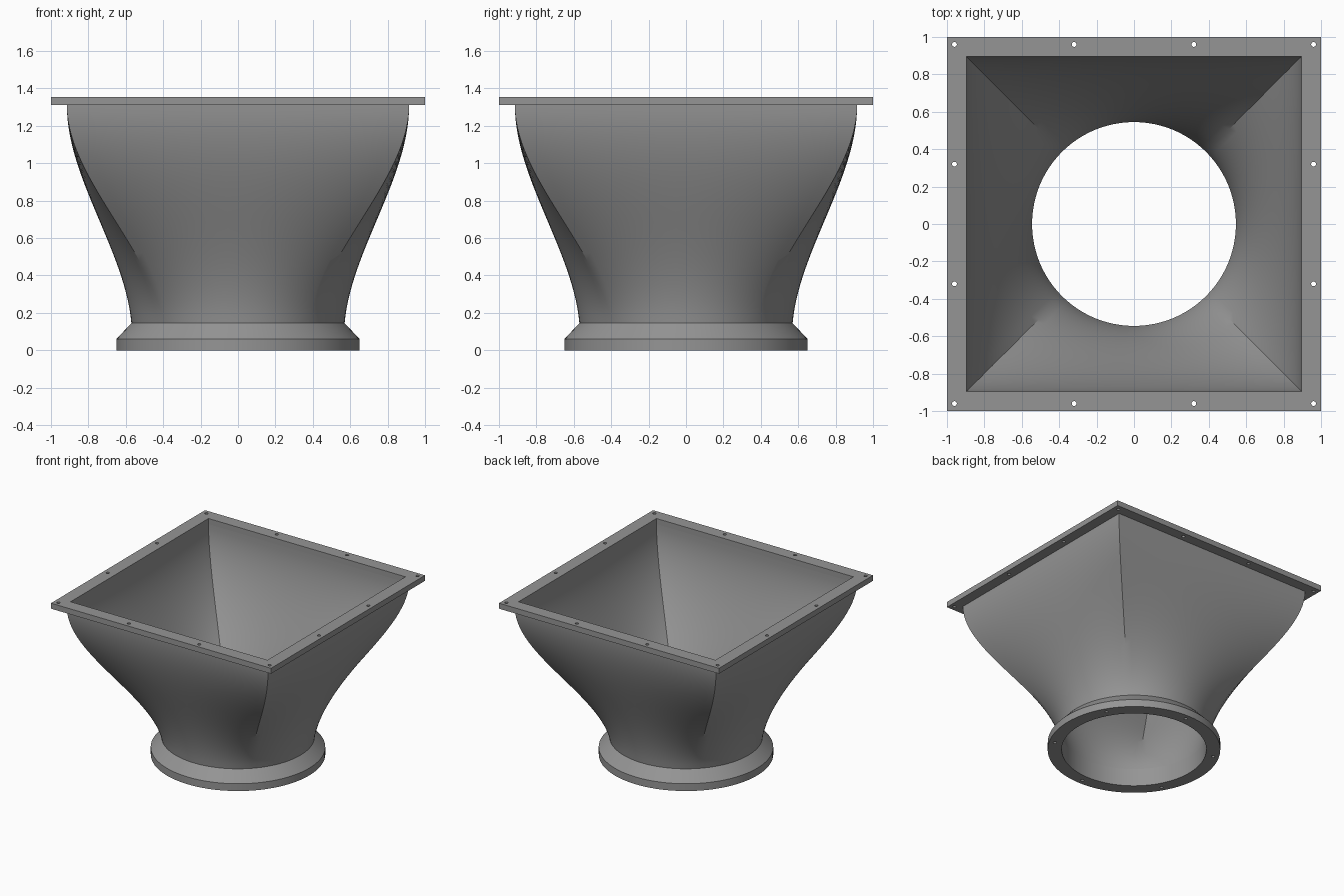
import bpy, bmesh
from math import pi, sin, cos, radians
from mathutils import Matrix

cube = bpy.data.objects.get("Cube")
if cube:
    bpy.data.objects.remove(cube)

SEG = 96          # points around the duct
ROWS = 28         # steps up the transition
Z_LOW, Z_HIGH, Z_TOP = 0.145, 1.31, 1.355
BORE, OPENING = 0.545, 0.895

grey = bpy.data.materials.new("steel_grey")
grey.use_nodes = True
grey.diffuse_color = (0.3, 0.3, 0.3, 1)
grey.node_tree.nodes["Principled BSDF"].inputs["Base Color"].default_value = (0.3, 0.3, 0.3, 1)


def add_object(name, bm):
    bmesh.ops.recalc_face_normals(bm, faces=bm.faces)
    mesh = bpy.data.meshes.new(name)
    bm.to_mesh(mesh)
    bm.free()
    mesh.materials.append(grey)
    obj = bpy.data.objects.new(name, mesh)
    bpy.context.collection.objects.link(obj)
    return obj


def loft(name, rings):
    """Closed skin through rings, the last joined to the first."""
    bm = bmesh.new()
    loops = [[bm.verts.new(p) for p in ring] for ring in rings]
    for a, b in zip(loops, loops[1:] + loops[:1]):
        n = len(a)
        for i in range(n):
            j = (i + 1) % n
            bm.faces.new((a[i], a[j], b[j], b[i]))
    return add_object(name, bm)


def circle(r, z):
    return [(r * cos(2 * pi * i / SEG), r * sin(2 * pi * i / SEG), z) for i in range(SEG)]


def square(h, z):
    return [(-h, -h, z), (h, -h, z), (h, h, z), (-h, h, z)]


def transition(r, h, z, blend):
    """Section between a circle of radius r and a square of half width h."""
    ring = []
    for i in range(SEG):
        side, k = divmod(i + SEG // 8, SEG // 4)
        a = 2 * pi * k / SEG - pi / 4
        x = r * cos(a) * (1 - blend) + h * blend
        y = r * sin(a) * (1 - blend) + h * (a / (pi / 4)) * blend
        t = side * pi / 2
        ring.append((x * cos(t) - y * sin(t), x * sin(t) + y * cos(t), z))
    return ring


def wall(r, h):
    rings = []
    for i in range(ROWS + 1):
        t = i / ROWS
        ease = t * t * (3 - 2 * t) + 0.3 * t * (1 - t) ** 2
        rings.append(transition(r, h, Z_LOW + (Z_HIGH - Z_LOW) * t, ease))
    return rings


def drill(obj, places, z, depth):
    """Cut small round holes centred at height z."""
    bm = bmesh.new()
    for x, y in places:
        bmesh.ops.create_cone(bm, cap_ends=True, segments=16, radius1=0.013, radius2=0.013,
                              depth=depth, matrix=Matrix.Translation((x, y, z)))
    cutter = add_object("hole_cutter", bm)
    cutter.hide_render = True
    mod = obj.modifiers.new("holes", 'BOOLEAN')
    mod.operation, mod.solver, mod.object = 'DIFFERENCE', 'EXACT', cutter
    bpy.context.view_layer.objects.active = obj
    bpy.ops.object.modifier_apply(modifier=mod.name)
    bpy.data.objects.remove(cutter)


# Round-to-square duct, outer and inner skins
body = loft("duct_body", wall(0.57, 0.915) + wall(BORE, OPENING)[::-1])

# Round bottom flange with a bevelled shoulder
base = loft("round_flange", [circle(BORE, 0), circle(0.65, 0), circle(0.65, 0.06),
                             circle(0.57, Z_LOW), circle(BORE, Z_LOW)])
drill(base, [(0.605 * cos(radians(a)), 0.605 * sin(radians(a))) for a in range(30, 390, 60)], 0, 0.1)

# Square top flange
frame = loft("square_flange", [square(OPENING, Z_HIGH), square(1, Z_HIGH),
                               square(1, Z_TOP), square(OPENING, Z_TOP)])
steps = (-0.96, -0.32, 0.32, 0.96)
drill(frame, [(x, y) for x in steps for y in steps if max(abs(x), abs(y)) > 0.9], Z_TOP, 0.3)

# Smooth curves, crisp edges
for obj in (body, base, frame):
    bpy.ops.object.select_all(action='DESELECT')
    obj.select_set(True)
    bpy.context.view_layer.objects.active = obj
    bpy.ops.object.shade_smooth_by_angle(angle=radians(30))
